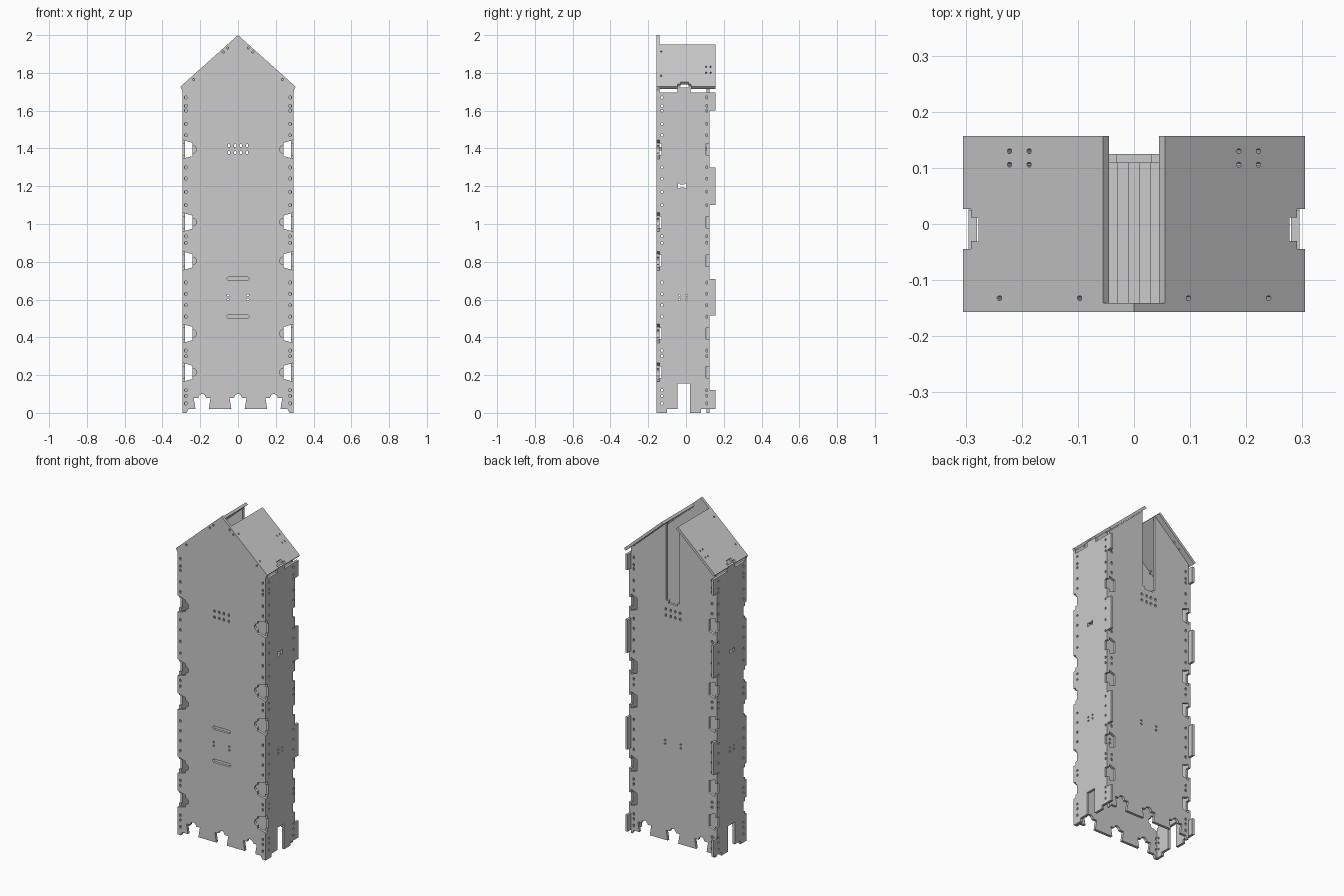
import bpy, bmesh, math
from mathutils import Vector

if "Cube" in bpy.data.objects:
    bpy.data.objects.remove(bpy.data.objects["Cube"])

T = 0.016                                    # sheet thickness
NOTCH = [0.215, 0.42, 0.805, 1.01, 1.395]    # heights of the edge notches
TIES = [.05, .09, .12, .3, .33, .51, .57, .63, .69, .9, .935, 1.1, 1.17,
        1.24, 1.3, 1.47, 1.53, 1.6, 1.625, 1.67]


def panel(name, outline, holes, origin, u, v, t=T):
    """Flat sheet with holes, centred on the plane origin + u, v."""
    cu = bpy.data.curves.new(name, 'CURVE')
    cu.dimensions, cu.fill_mode, cu.extrude = '2D', 'BOTH', t / 2
    for pts in [outline] + holes:
        sp = cu.splines.new('POLY')
        sp.points.add(len(pts) - 1)
        for p, (a, b) in zip(sp.points, pts):
            p.co = (a, b, 0, 1)
        sp.use_cyclic_u = True
    tmp = bpy.data.objects.new(name + "_tmp", cu)
    bpy.context.collection.objects.link(tmp)
    dg = bpy.context.evaluated_depsgraph_get()
    me = bpy.data.meshes.new_from_object(tmp.evaluated_get(dg))
    bpy.data.objects.remove(tmp)
    bm = bmesh.new()
    bm.from_mesh(me)
    o, u, v = Vector(origin), Vector(u), Vector(v)
    n = u.cross(v)
    for vert in bm.verts:
        a, b, c = vert.co
        vert.co = o + u * a + v * b + n * c
    bmesh.ops.remove_doubles(bm, verts=bm.verts, dist=1e-5)
    bmesh.ops.recalc_face_normals(bm, faces=bm.faces)
    for f in bm.faces:
        f.smooth = False
    bm.to_mesh(me)
    bm.free()
    me.name = name
    ob = bpy.data.objects.new(name, me)
    bpy.context.collection.objects.link(ob)
    return ob


def hole(x, y, w=0.012, h=0.016):
    c = 0.25 * min(w, h)
    w, h = w / 2, h / 2
    return [(x - w, y - h + c), (x - w + c, y - h), (x + w - c, y - h), (x + w, y - h + c),
            (x + w, y + h - c), (x + w - c, y + h), (x - w + c, y + h), (x - w, y + h - c)]


def arc(x, y, r, a0, a1, n=8):
    return [(x + r * math.cos(math.radians(a0 + (a1 - a0) * i / n)),
             y + r * math.sin(math.radians(a0 + (a1 - a0) * i / n))) for i in range(n + 1)]


def mirror(half):
    return half + [(-x, z) for x, z in reversed(half) if abs(x) > 1e-5]


def wall_half(w, discs):
    """Right half of a broad wall, from the bottom middle up to the eaves."""
    p = arc(0, .08, .02, 90, 0, 4) + [(.045, .08), (.035, .02), (.155, .02), (.145, .08)]
    p += arc(.19, .08, .02, 180, 0) + [(.235, .08), (.225, .02), (.262, .02), (.272, 0), (w, 0)]
    for z in NOTCH:
        p += [(w, z - .05), (.24, z - .035)]
        if discs:
            p += arc(.24, z, .02, 270, 90)
        p += [(.24, z + .035), (w, z + .05)]
    return p


# Tie holes shared by the two broad walls
def wall_holes(edge):
    h = [hole(s * edge, z) for s in (-1, 1) for z in TIES]
    h += [hole(s * x, z) for s in (-1, 1) for x in (.015, .048) for z in (1.378, 1.415)]
    return h + [hole(s * .052, z, .012, .01) for s in (-1, 1) for z in (.6, .622)]


# Front wall with gable and two long slots
holes = wall_holes(.276)
holes += [hole(s * x, z, .011, .011) for s in (-1, 1)
          for x, z in ((.055, 1.932), (.078, 1.91), (.235, 1.765))]
for z in (.51, .71):
    holes.append([(-.062, z), (-.052, z - .01), (.052, z - .01),
                  (.062, z), (.052, z + .01), (-.052, z + .01)])
front = wall_half(.295, True) + [(.295, 1.705), (.305, 1.727), (0, 2.0)]
panel("front_wall", mirror(front), holes, (0, -.149, 0), (1, 0, 0), (0, 0, 1))

# Back wall with the tall entrance slot
back = wall_half(.28, False) + [(.28, 1.724), (.045, 1.936), (.045, 1.47), (.03, 1.47), (.03, 1.455)]
panel("back_wall", mirror(back), wall_holes(.262), (0, .117, 0), (1, 0, 0), (0, 0, 1))

# Side walls with back tabs, edge notches and a foot slot
side = [(-.14, 0), (-.1, 0), (-.1, .02), (-.045, .02), (-.045, .155),
        (.02, .155), (.02, 0), (.08, 0), (.08, .02)]
features = [(.02, .12, .157), (.515, .71, .157), (1.1, 1.3, .157), (1.6, 1.695, .157)]
features += [(z - .03, z + .03, .105) for z in NOTCH]
for z0, z1, y in sorted(features):
    side += [(.125, z0), (y, z0), (y, z1), (.125, z1)]
side += [(.025, 1.695), (.025, 1.722), (-.045, 1.722), (-.045, 1.695), (-.14, 1.695)]
for z in reversed(NOTCH):
    side += [(-.14, z + .03), (-.13, z + .03), (-.13, z - .03), (-.14, z - .03)]
side_holes = [hole(y, z, .01, .014) for y in (-.127, .11) for z in TIES]
side_holes += [hole(y, z, .01, .01) for y in (-.035, .002) for z in (.6, .622)]
side_holes.append([(-.042, 1.187), (-.03, 1.193), (-.01, 1.193), (.002, 1.187),
                   (.002, 1.217), (-.01, 1.21), (-.03, 1.21), (-.042, 1.217)])

# Roof sheets, open along the ridge
slope = math.atan2(.273, .305)
cs, sn = math.cos(slope), math.sin(slope)
L = .25 / cs
roof = [(0, -.141), (L, -.141), (L, .157), (0, .157), (0, .027),
        (.02, .027), (.02, .012), (.037, .012), (.037, -.03), (.02, -.03), (.02, -.045), (0, -.045)]
roof_holes = [hole((.305 - x) / cs, y, .01, .008)
              for x, y in ((.187, .106), (.222, .106), (.187, .13), (.222, .13),
                           (.097, -.132), (.24, -.132))]
for s, tag in ((-1, "left"), (1, "right")):
    panel(tag + "_wall", side, side_holes, (s * .2875, 0, 0), (0, 1, 0), (0, 0, 1), .015)
    panel(tag + "_roof", roof, roof_holes,
          (s * (.305 - sn * T / 2), 0, 1.727 - cs * T / 2), (-s * cs, 0, sn), (0, 1, 0))

# Narrow landing shelf with two rails inside the entrance slot
def rect(x0, x1, y0, y1):
    return [(x0, y0), (x1, y0), (x1, y1), (x0, y1)]


panel("landing_shelf", rect(-.05, .05, -.141, .109), [], (0, 0, 1.394), (1, 0, 0), (0, 1, 0), .012)
for s, tag in ((-1, "left"), (1, "right")):
    panel(tag + "_shelf_rail", rect(s * .02 - .01, s * .02 + .01, -.141, .109), [],
          (0, 0, 1.403), (1, 0, 0), (0, 1, 0), .006)
